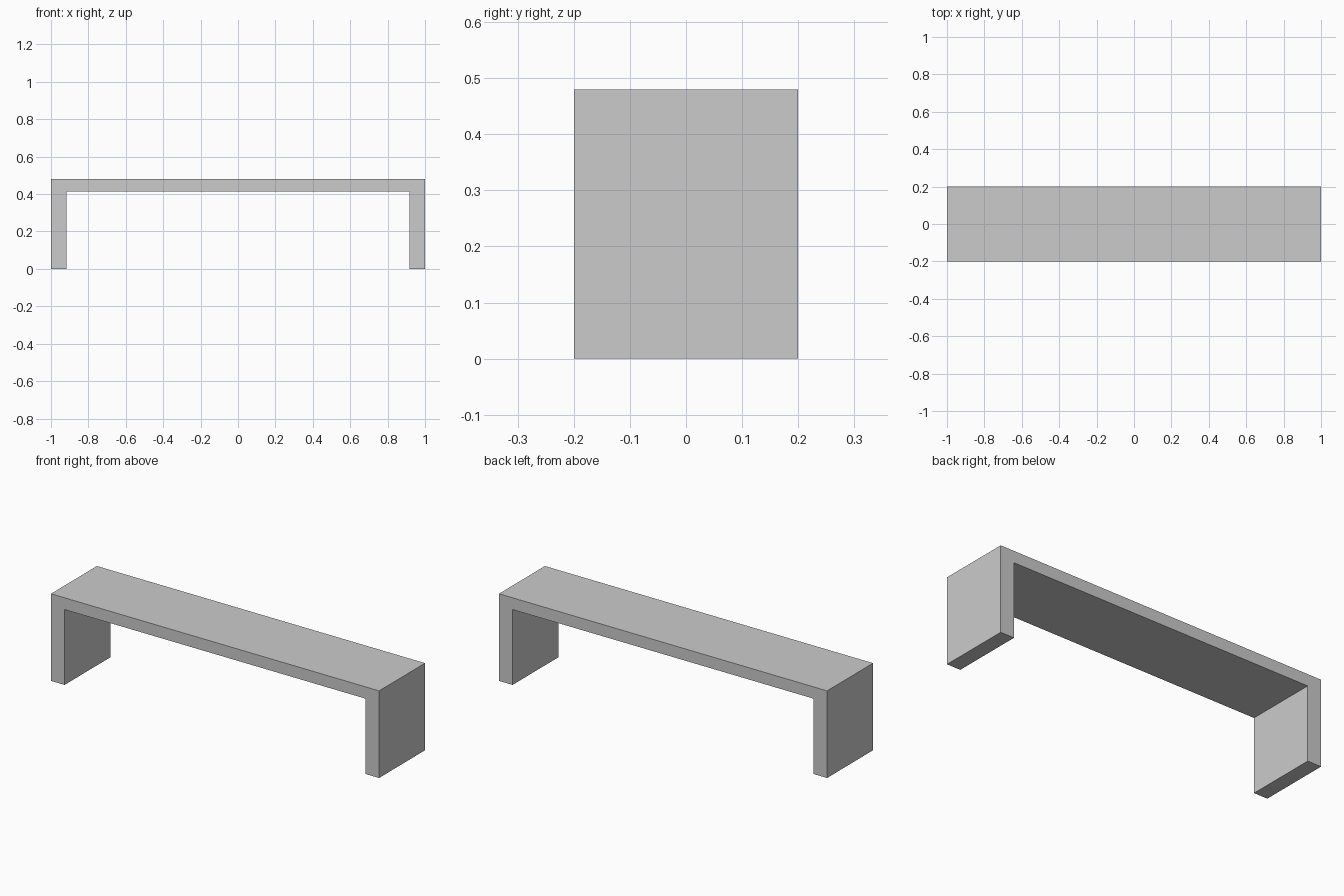
import bpy
import bmesh

if "Cube" in bpy.data.objects:
    bpy.data.objects.remove(bpy.data.objects["Cube"])

LENGTH, DEPTH, HEIGHT = 2.0, 0.4, 0.48
LEG, SEAT = 0.083, 0.065  # thickness of legs and seat


def extrude_profile(name, points, depth):
    """Extrude a closed x-z profile along y, centred on y = 0."""
    bm = bmesh.new()
    face = bm.faces.new([bm.verts.new((x, -depth / 2, z)) for x, z in points])
    result = bmesh.ops.extrude_face_region(bm, geom=[face], use_keep_orig=True)
    moved = [v for v in result["geom"] if isinstance(v, bmesh.types.BMVert)]
    bmesh.ops.translate(bm, verts=moved, vec=(0, depth, 0))
    bmesh.ops.recalc_face_normals(bm, faces=bm.faces)
    mesh = bpy.data.meshes.new(name)
    bm.to_mesh(mesh)
    bm.free()
    obj = bpy.data.objects.new(name, mesh)
    bpy.context.collection.objects.link(obj)
    return obj


# Bench: one continuous slab folded down into two panel legs
outer, inner, under = LENGTH / 2, LENGTH / 2 - LEG, HEIGHT - SEAT
right_half = [(inner, under), (inner, 0), (outer, 0), (outer, HEIGHT)]
left_half = [(-x, z) for x, z in reversed(right_half)]
extrude_profile("bench", right_half + left_half, DEPTH)
